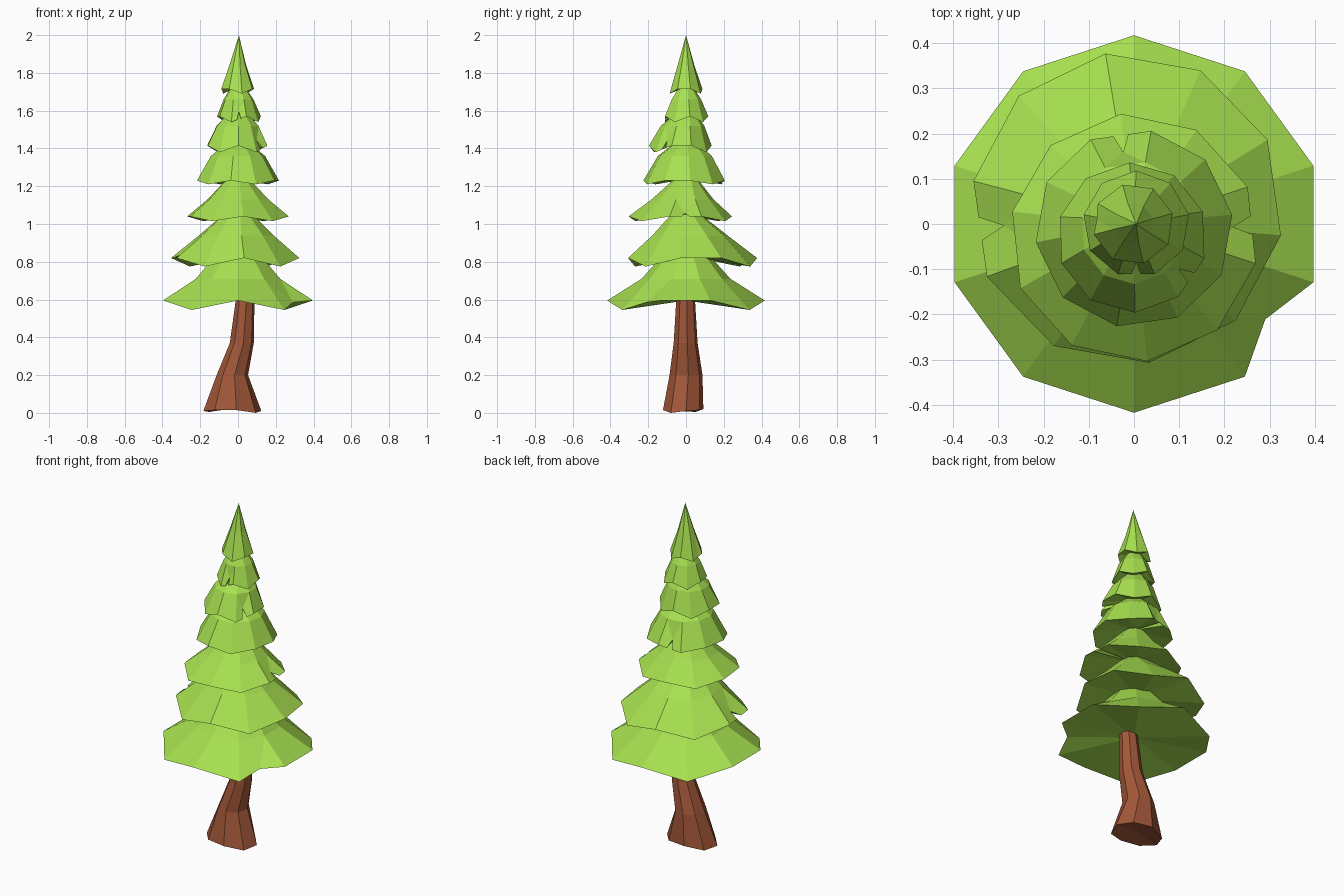
import bpy, bmesh
from math import cos, sin, radians

if "Cube" in bpy.data.objects:
    bpy.data.objects.remove(bpy.data.objects["Cube"])


def material(name, rgb):
    m = bpy.data.materials.new(name)
    m.diffuse_color = (*rgb, 1)
    m.use_nodes = True
    m.node_tree.nodes["Principled BSDF"].inputs["Base Color"].default_value = m.diffuse_color
    return m


LEAF = material("leaf_green", (0.39, 0.75, 0.08))
BARK = material("bark_brown", (0.36, 0.095, 0.04))


def finish(bm, name, mat):
    bmesh.ops.recalc_face_normals(bm, faces=bm.faces)
    me = bpy.data.meshes.new(name)
    bm.to_mesh(me)
    bm.free()
    me.materials.append(mat)
    ob = bpy.data.objects.new(name, me)
    bpy.context.collection.objects.link(ob)


def ring(bm, n, cx, cy, rx, ry, zs, a0):
    return [bm.verts.new((cx + rx * cos(radians(a0 + 360 * i / n)),
                          cy + ry * sin(radians(a0 + 360 * i / n)),
                          zs[i % len(zs)])) for i in range(n)]


def bridge(bm, a, b):
    n = len(a)
    for i in range(n):
        j = (i + 1) % n
        bm.faces.new((a[i], a[j], b[j], b[i]))


def fan(bm, loop, co):
    c = bm.verts.new(co)
    for i in range(len(loop)):
        bm.faces.new((loop[i], loop[(i + 1) % len(loop)], c))


# Needle skirt: wavy rim, one split in the rim, shallow hollow underside
def skirt(name, n, cx, cy, r, a0, low, high, mid, top, split, depth, hollow):
    bm = bmesh.new()
    wave = [high if c == "H" else low for c in "HLHLHHLHLH"]
    rim = ring(bm, n, cx, cy, r, r, wave, a0)
    middle = ring(bm, n, cx * 0.6, cy * 0.6, mid[0], mid[0], [mid[1]], a0)
    loop = []
    for i in range(n):
        j = (i + 1) % n
        loop.append(rim[i])
        if i == split:
            # split rim: inner point, with lips on narrow splits
            a = radians(a0 + 360 * (i + 0.5) / n)
            narrow = depth < 0.84
            rise = (1 - depth) * (mid[1] - high) if narrow else -0.01
            v = bm.verts.new((cx + r * depth * cos(a), cy + r * depth * sin(a), high + rise))
            lips = []
            if narrow:
                lips = [bm.verts.new(rim[i].co.lerp(rim[j].co, f)) for f in (0.38, 0.62)]
            left, right = [rim[i]] + lips[:1], lips[1:] + [rim[j]]
            loop += lips[:1] + [v] + lips[1:]
            bm.faces.new(left + [v, middle[i]])
            bm.faces.new((v, middle[j], middle[i]))
            bm.faces.new([v] + right + [middle[j]])
        else:
            bm.faces.new((rim[i], rim[j], middle[j], middle[i]))
    fan(bm, loop, (cx * 0.5, cy * 0.5, high + hollow))
    if top[0] > 0:
        crown = ring(bm, n, 0, 0, top[0], top[0], [top[1]], a0)
        bridge(bm, middle, crown)
        fan(bm, crown, (0, 0, top[1] + 0.01))
    else:
        fan(bm, middle, (0.005, 0, top[1]))
    finish(bm, name, LEAF)


# sides, centre, radius, turn, rim low/high, middle ring, crown ring, split, hollow
tiers = [
    (10, 0, 0, 0.417, 18, 0.545, 0.595, (0.235, 0.71), (0.11, 0.85), 8, 0.86, 0.0),
    (10, -0.015, 0.035, 0.345, 26, 0.775, 0.82, (0.20, 0.94), (0.08, 1.05), 4, 0.8, 0.01),
    (10, 0, -0.03, 0.275, 24, 1.015, 1.04, (0.165, 1.13), (0.06, 1.24), 9, 0.8, 0.03),
    (10, 0, -0.01, 0.219, 8, 1.21, 1.23, (0.145, 1.36), (0.06, 1.43), 2, 0.78, 0.03),
    (10, -0.004, -0.03, 0.166, 20, 1.38, 1.415, (0.115, 1.52), (0.05, 1.59), 8, 0.75, 0.03),
    (9, 0.005, 0, 0.118, 10, 1.54, 1.57, (0.08, 1.66), (0.035, 1.73), 6, 0.72, 0.02),
    (8, -0.002, 0, 0.09, 15, 1.69, 1.715, (0.046, 1.84), (0, 2.0), 3, 0.9, 0.01),
]
for k, t in enumerate(tiers):
    skirt(f"needle_tier_{k + 1}", *t)

# Bent trunk: centre x, centre y, half widths, height
bm = bmesh.new()
path = [(-0.03, -0.015, 0.155, 0.108, 0.0), (-0.03, 0.0, 0.084, 0.088, 0.20),
        (0.02, -0.002, 0.064, 0.064, 0.37), (0.038, -0.002, 0.05, 0.05, 0.60),
        (0.03, 0, 0.04, 0.04, 0.75)]
loops = []
for k, (x, y, rx, ry, z) in enumerate(path):
    zs = [0.01, 0.015, 0.02, 0.005, 0.01, 0.015, 0.015, 0.0] if k == 0 else [z]
    loops.append(ring(bm, 8, x, y, rx, ry, zs, 8))
for a, b in zip(loops, loops[1:]):
    bridge(bm, a, b)
fan(bm, loops[0], (-0.03, -0.015, 0.035))
bm.faces.new(loops[-1])
finish(bm, "trunk", BARK)
